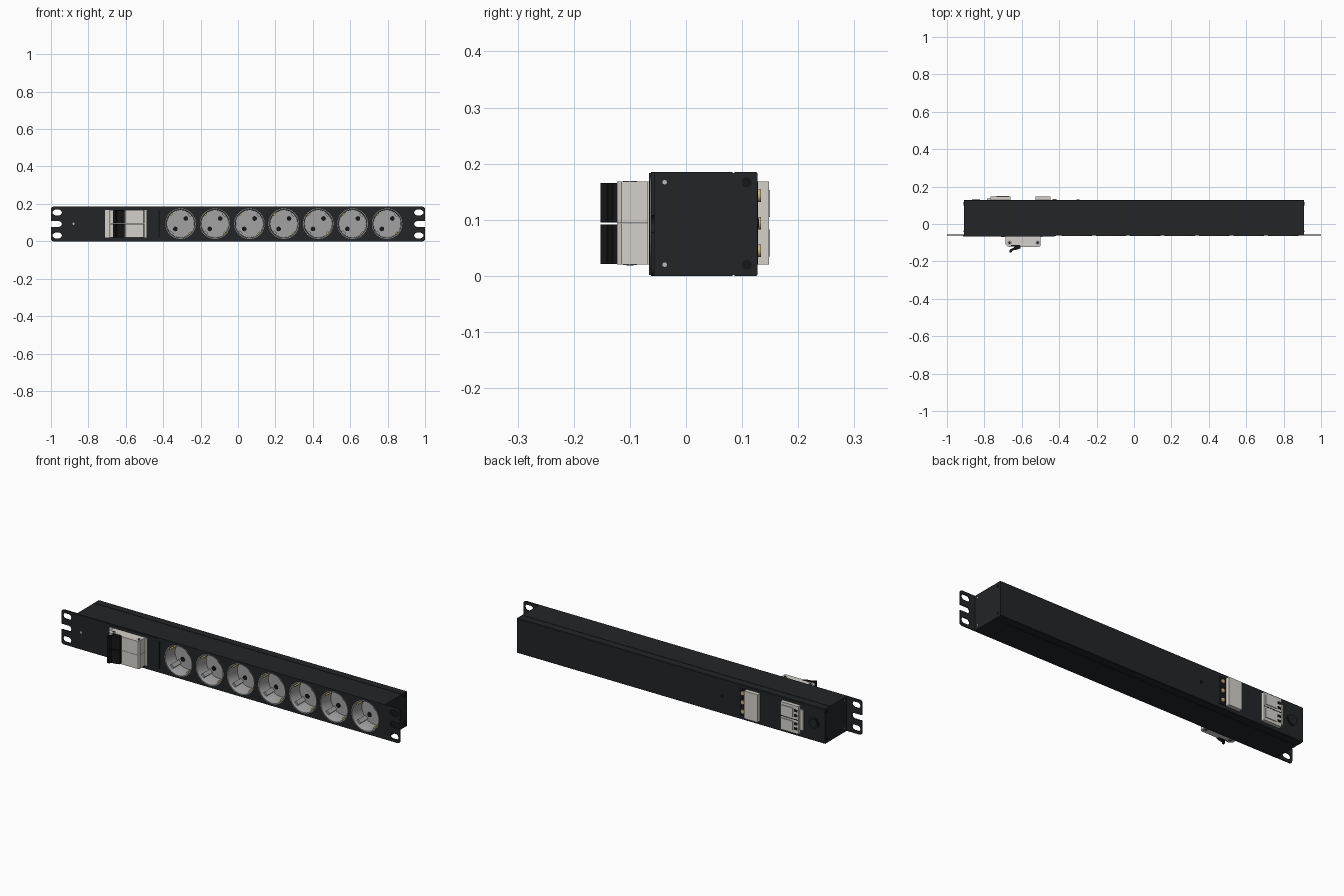
import bpy, bmesh
from math import pi, cos, sin
from mathutils import Matrix, Vector

if "Cube" in bpy.data.objects:
    bpy.data.objects.remove(bpy.data.objects["Cube"])


def mat(name, c):
    m = bpy.data.materials.new(name)
    m.diffuse_color = (*c, 1)
    m.use_nodes = True
    m.node_tree.nodes["Principled BSDF"].inputs["Base Color"].default_value = m.diffuse_color
    return m


BLACK = mat("black_paint", (0.016, 0.018, 0.020))
DARK = mat("black_plastic", (0.008, 0.008, 0.009))
LIGHT = mat("light_plastic", (0.66, 0.64, 0.60))
GREY = mat("socket_grey", (0.36, 0.36, 0.36))
STEEL = mat("steel", (0.5, 0.5, 0.5))
BRASS = mat("brass", (0.55, 0.45, 0.2))


def finish(bm, name, m, smooth=False):
    bmesh.ops.recalc_face_normals(bm, faces=bm.faces)
    me = bpy.data.meshes.new(name)
    bm.to_mesh(me)
    bm.free()
    ob = bpy.data.objects.new(name, me)
    bpy.context.collection.objects.link(ob)
    if m:
        me.materials.append(m)
    if smooth:
        bpy.ops.object.select_all(action='DESELECT')
        ob.select_set(True)
        bpy.context.view_layer.objects.active = ob
        bpy.ops.object.shade_smooth_by_angle(angle=0.6)
    return ob


def add_box(bm, x0, x1, y0, y1, z0, z1, rot=None):
    M = Matrix.Translation(((x0 + x1) / 2, (y0 + y1) / 2, (z0 + z1) / 2)) @ \
        Matrix.Diagonal((x1 - x0, y1 - y0, z1 - z0, 1))
    bmesh.ops.create_cube(bm, size=1, matrix=rot @ M if rot else M)


def box(name, m, *dims, rot=None):
    bm = bmesh.new()
    add_box(bm, *dims, rot=rot)
    return finish(bm, name, m)


def add_cyl(bm, c, r, depth, axis='Y', seg=24):
    R = {'X': Matrix.Rotation(pi / 2, 4, 'Y'), 'Y': Matrix.Rotation(pi / 2, 4, 'X'), 'Z': Matrix()}[axis]
    bmesh.ops.create_cone(bm, cap_ends=True, segments=seg, radius1=r, radius2=r, depth=depth,
                          matrix=Matrix.Translation(c) @ R)


def cyl(name, m, c, r, depth, axis='Y', seg=24):
    bm = bmesh.new()
    add_cyl(bm, c, r, depth, axis, seg)
    return finish(bm, name, m, True)


def prism(name, m, pts, vec):
    bm = bmesh.new()
    f = bm.faces.new([bm.verts.new(p) for p in pts])
    ext = bmesh.ops.extrude_face_region(bm, geom=[f])
    bmesh.ops.translate(bm, vec=vec, verts=[v for v in ext['geom'] if isinstance(v, bmesh.types.BMVert)])
    return finish(bm, name, m)


def outline(x0, x1, z0, z1, r, y, n=6):
    # rounded rectangle in the front plane
    pts = []
    for cx, cz, a0 in ((x1 - r, z1 - r, 0), (x0 + r, z1 - r, 1), (x0 + r, z0 + r, 2), (x1 - r, z0 + r, 3)):
        for i in range(n + 1):
            a = (a0 + i / n) * pi / 2
            pts.append((cx + r * cos(a), y, cz + r * sin(a)))
    return pts


def cut(ob, *cutters):
    for c in cutters:
        md = ob.modifiers.new("cut", 'BOOLEAN')
        md.object, md.solver = c, 'EXACT'
        bpy.ops.object.select_all(action='DESELECT')
        bpy.context.view_layer.objects.active = ob
        ob.select_set(True)
        bpy.ops.object.modifier_apply(modifier=md.name)


ZC = 0.094
SOCKETS = [-0.307 + 0.184 * i for i in range(7)]

# housing with a cover seam on top and bottom
prof = [(-.056, 0), (.083, 0), (.083, .002), (.086, .002), (.086, 0), (.125, 0), (.127, .002),
        (.127, .183), (.125, .185), (.086, .185), (.086, .183), (.083, .183), (.083, .185), (-.056, .185)]
housing = prism("housing", BLACK, [(-.91, y, z) for y, z in prof], (1.82, 0, 0))
# front plate with rounded mounting ears
plate = prism("front_plate", BLACK, outline(-1, 1, 0, .185, .014, -.062), (0, .006, 0))

# socket holes and ear slots
bm = bmesh.new()
for x in SOCKETS:
    add_cyl(bm, (x, -.02, ZC), .0795, .1, seg=48)
holes = finish(bm, "socket_cutter", None)
slots = []
for s in (-1, 1):
    for z, a, b in ((.154, .942, .991), (.0925, .942, 1.03), (.031, .942, .991)):
        x0, x1 = sorted((s * a, s * b))
        slots.append(prism("slot_cutter", None, outline(x0, x1, z - .015, z + .015, .0149, -.08), (0, .05, 0)))
cut(plate, holes, *slots)
cut(housing, holes)
for c in [holes] + slots:
    bpy.data.objects.remove(c)

# sockets: lathed cup, guide ribs, pin holes, earth clips
for i, x in enumerate(SOCKETS, 1):
    bm = bmesh.new()
    cup = [(.0815, -.061), (.0815, -.064), (.0775, -.064), (.0745, -.058), (.073, .012), (.0001, .012)]
    vs = [bm.verts.new((r, y, 0)) for r, y in cup]
    es = [bm.edges.new(p) for p in zip(vs, vs[1:])]
    bmesh.ops.spin(bm, geom=vs + es, cent=(0, 0, 0), axis=(0, 1, 0), angle=2 * pi, steps=48)
    bmesh.ops.remove_doubles(bm, verts=bm.verts, dist=.0005)
    T = Matrix.Translation((x, 0, ZC)) @ Matrix.Rotation(-pi / 4, 4, 'Y')
    bmesh.ops.transform(bm, matrix=T, verts=bm.verts)
    finish(bm, f"socket_cup_{i}", GREY, True)
    ribs, pins, clips = bmesh.new(), bmesh.new(), bmesh.new()
    for s in (-1, 1):
        a, b = sorted((s * .062, s * .0735))
        add_box(ribs, a, b, -.05, .013, -.011, .011, T)
        add_cyl(pins, T @ Vector((s * .0395, .0115, 0)), .0125, .003, seg=16)
        add_box(clips, -.008, .008, -.058, .011, *sorted((s * .066, s * .074)), rot=T)
    finish(ribs, f"socket_ribs_{i}", GREY)
    finish(pins, f"socket_pin_holes_{i}", DARK)
    finish(clips, f"socket_earth_clips_{i}", BRASS)

# breaker panel overlay and its edge strip
box("breaker_panel", BLACK, -.915, -.425, -.066, -.062, .002, .183)
box("panel_edge_strip", DARK, -.425, -.418, -.065, -.062, .02, .168)
cyl("panel_screw", STEEL, (-.88, -.066, ZC), .006, .004)

# circuit breaker: flush base, two stepped modules, toggles, side rivets
box("breaker_base", LIGHT, -.712, -.489, -.069, -.06, .02, .168)
for i, (z0, z1) in enumerate(((.02, .0935), (.0945, .168)), 1):
    pts = [(-.687, -.06), (-.687, -.108), (-.678, -.118), (-.668, -.122), (-.660, -.122), (-.656, -.112),
           (-.612, -.112), (-.602, -.123), (-.506, -.123), (-.5, -.115), (-.5, -.06)]
    prism(f"breaker_module_{i}", LIGHT, [(x, y, z0) for x, y in pts], (0, 0, z1 - z0))
    w = z1 - z0
    box(f"breaker_toggle_slot_{i}", DARK, -.658, -.606, -.1195, -.1, z0 + .001, z1 - .001)
    tog = [(-.606, -.118), (-.606, -.130), (-.625, -.137), (-.648, -.141), (-.656, -.152),
           (-.667, -.152), (-.664, -.137), (-.645, -.128), (-.635, -.118)]
    prism(f"breaker_toggle_{i}", DARK, [(x, y, z0 + .001) for x, y in tog], (0, 0, w - .003))
for x in (-.665, -.515):
    for z in (.02, .168):
        cyl("breaker_rivet", GREY, (x, -.1, z), .0125, .002, 'Z')
        cyl("breaker_rivet_centre", DARK, (x, -.1, z), .006, .003, 'Z')

# rear connector box with open terminal bay
box("rear_connector", LIGHT, -.527, -.447, .12, .148, .02, .168)
box("rear_connector_bay", DARK, -.447, -.405, .12, .1285, .02, .168)
for z in (.045, .094, .143):
    cyl("rear_terminal", BRASS, (-.426, .13, z), .011, .008)

# rear terminal block with two raised pads and clamp teeth
box("terminal_block", LIGHT, -.767, -.66, .12, .146, .02, .168)
for z0, z1 in ((.035, .083), (.105, .153)):
    box("terminal_pad", LIGHT, -.735, -.668, .14, .15, z0, z1)
    for z in (z0 + .011, z1 - .011):
        box("terminal_opening", DARK, -.762, -.742, .14, .147, z - .007, z + .007)
box("terminal_split", DARK, -.766, -.661, .14, .1468, .092, .096)
box("terminal_foot", LIGHT, -.785, -.767, .12, .135, .04, .148)

# rear cable gland and earth screw
cyl("cable_gland", DARK, (-.845, .1275, ZC), .03, .004, seg=32)
cyl("cable_gland_plug", BLACK, (-.845, .129, ZC), .022, .004, seg=32)
cyl("earth_screw", DARK, (-.3, .128, ZC), .008, .005)

# end-cap screws
for s in (-1, 1):
    for z in (.02, .167):
        cyl("end_screw_front", STEEL, (s * .91, -.038, z), .004, .003, 'X', 16)
        cyl("end_screw_rear", DARK, (s * .91, .108, z), .009, .003, 'X', 20)
